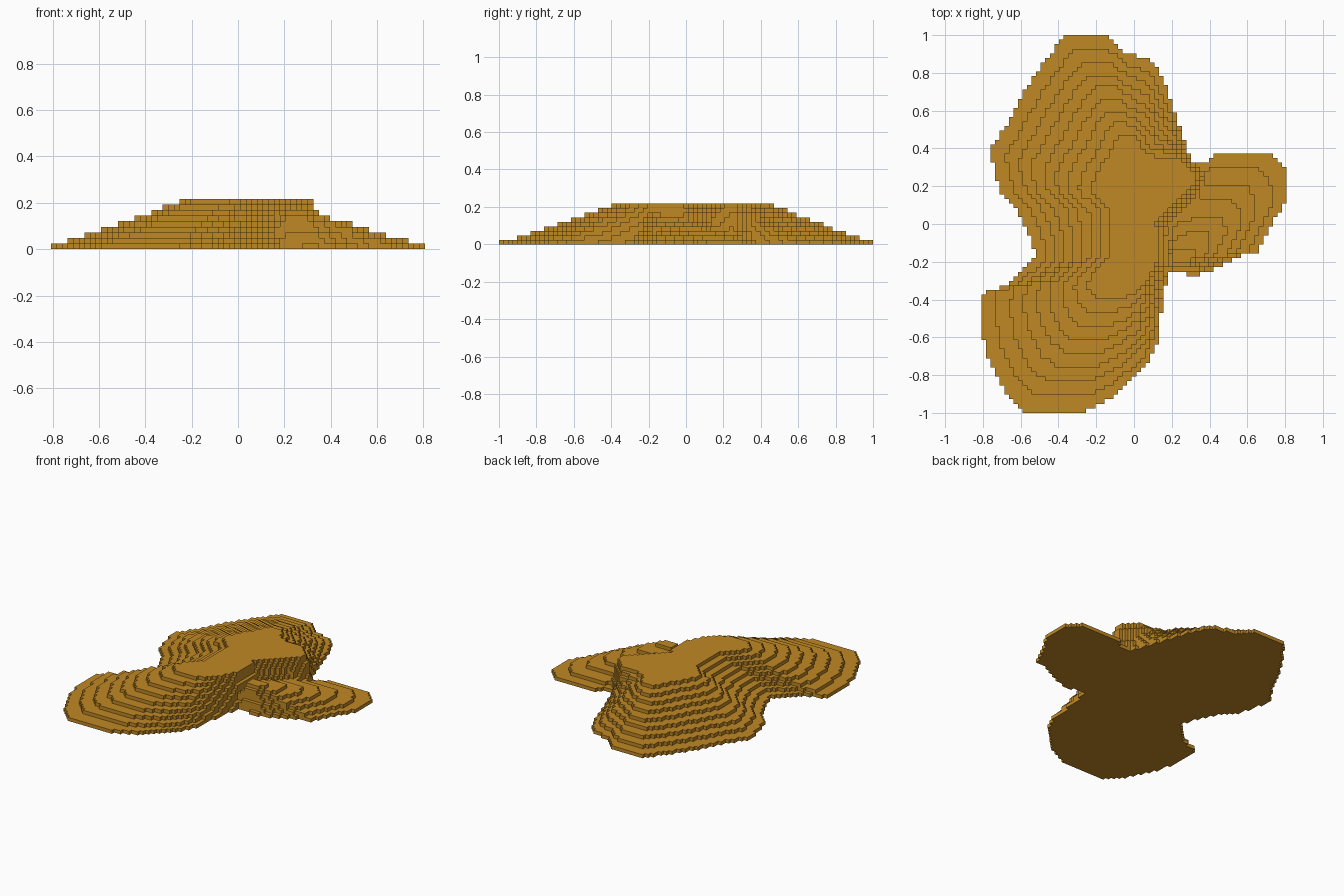
import bpy, bmesh

cube = bpy.data.objects.get("Cube")
if cube:
    bpy.data.objects.remove(cube, do_unlink=True)

NX, NY, LAYERS = 67, 83, 9
S = 2 / NY                       # block size

# Main mound: matching points on the base outline and on the top plateau
MOUND_BASE = [(-.35, 1.01), (-.16, 1.01), (-.06, .92), (.1, .86), (.16, .75), (.2, .65),
              (.25, .5), (.3, .35), (.4, .25), (.36, .1), (.19, -.05), (.18, -.26),
              (.14, -.5), (.12, -.65), (.04, -.78), (-.1, -.91), (-.28, -1.0), (-.57, -1.0),
              (-.68, -.9), (-.78, -.7), (-.81, -.55), (-.81, -.37), (-.68, -.33), (-.52, -.18),
              (-.54, -.08), (-.61, .06), (-.71, .18), (-.74, .28), (-.76, .4), (-.68, .52),
              (-.58, .7), (-.47, .87)]
MOUND_TOP = [(-.08, .47), (-.02, .47), (0, .46), (.04, .42), (.06, .39), (.1, .36),
             (.2, .36), (.25, .34), (.33, .26), (.3, .18), (.12, 0), (.13, -.18),
             (.08, -.28), (.05, -.32), (.02, -.36), (-.04, -.39), (-.1, -.4), (-.2, -.4),
             (-.23, -.37), (-.25, -.34), (-.25, -.3), (-.23, -.28), (-.2, -.23), (-.14, -.18),
             (-.13, -.08), (-.13, .08), (-.2, .13), (-.24, .17), (-.22, .22), (-.18, .3),
             (-.14, .36), (-.11, .43)]
# Side spur with its own low peak
SPUR_BASE = [(.28, .33), (.4, .33), (.42, .38), (.73, .38), (.78, .32), (.81, .28),
             (.81, .14), (.73, 0), (.66, -.15), (.61, -.15), (.5, -.2), (.35, -.27),
             (.1, -.25), (.1, 0)]
SPUR_TOP = [(.22, -.13), (.24, -.13), (.26, -.13), (.32, -.13), (.32, -.14), (.32, -.15),
            (.32, -.16), (.32, -.17), (.31, -.19), (.29, -.19), (.29, -.2), (.28, -.21),
            (.22, -.21), (.21, -.17)]


def blend(a, b, t):
    return [(p[0] + (q[0] - p[0]) * t, p[1] + (q[1] - p[1]) * t) for p, q in zip(a, b)]


def inside(x, y, poly):
    hit = False
    for (x1, y1), (x2, y2) in zip(poly, poly[1:] + poly[:1]):
        if (y1 > y) != (y2 > y) and x < x1 + (y - y1) * (x2 - x1) / (y2 - y1):
            hit = not hit
    return hit


# Block heights: each terrace is an in-between contour
height = {}
for level in range(1, LAYERS + 1):
    t = (level - 1) / (LAYERS - 1)
    shapes = [blend(MOUND_BASE, MOUND_TOP, t ** 0.92)]
    if level <= 7:
        shapes.append(blend(SPUR_BASE, SPUR_TOP, (level - 1) / 6))
    for i in range(NX):
        for j in range(NY):
            x, y = (i + .5 - NX / 2) * S, (j + .5 - NY / 2) * S
            if any(inside(x, y, s) for s in shapes):
                height[i, j] = level

# Outer block faces only
bm = bmesh.new()
verts = {}


def vert(i, j, k):
    if (i, j, k) not in verts:
        verts[i, j, k] = bm.verts.new(((i - NX / 2) * S, (j - NY / 2) * S, k * S))
    return verts[i, j, k]


def quad(*corners):
    bm.faces.new([vert(*c) for c in corners])


for (i, j), h in height.items():
    quad((i, j, h), (i + 1, j, h), (i + 1, j + 1, h), (i, j + 1, h))
    quad((i, j, 0), (i, j + 1, 0), (i + 1, j + 1, 0), (i + 1, j, 0))
    sides = [((i - 1, j), (i, j + 1), (i, j)), ((i + 1, j), (i + 1, j), (i + 1, j + 1)),
             ((i, j - 1), (i, j), (i + 1, j)), ((i, j + 1), (i + 1, j + 1), (i, j + 1))]
    for neighbour, a, b in sides:
        for k in range(height.get(neighbour, 0), h):
            quad((*a, k), (*b, k), (*b, k + 1), (*a, k + 1))

mesh = bpy.data.meshes.new("terraced_mound")
bm.to_mesh(mesh)
bm.free()

# Single ochre colour
ochre = bpy.data.materials.new("ochre")
ochre.use_nodes = True
colour = (.53, .25, .018, 1)
ochre.diffuse_color = colour
bsdf = next(n for n in ochre.node_tree.nodes if n.type == 'BSDF_PRINCIPLED')
bsdf.inputs["Base Color"].default_value = colour
mesh.materials.append(ochre)

mound = bpy.data.objects.new("terraced_mound", mesh)
bpy.context.collection.objects.link(mound)
